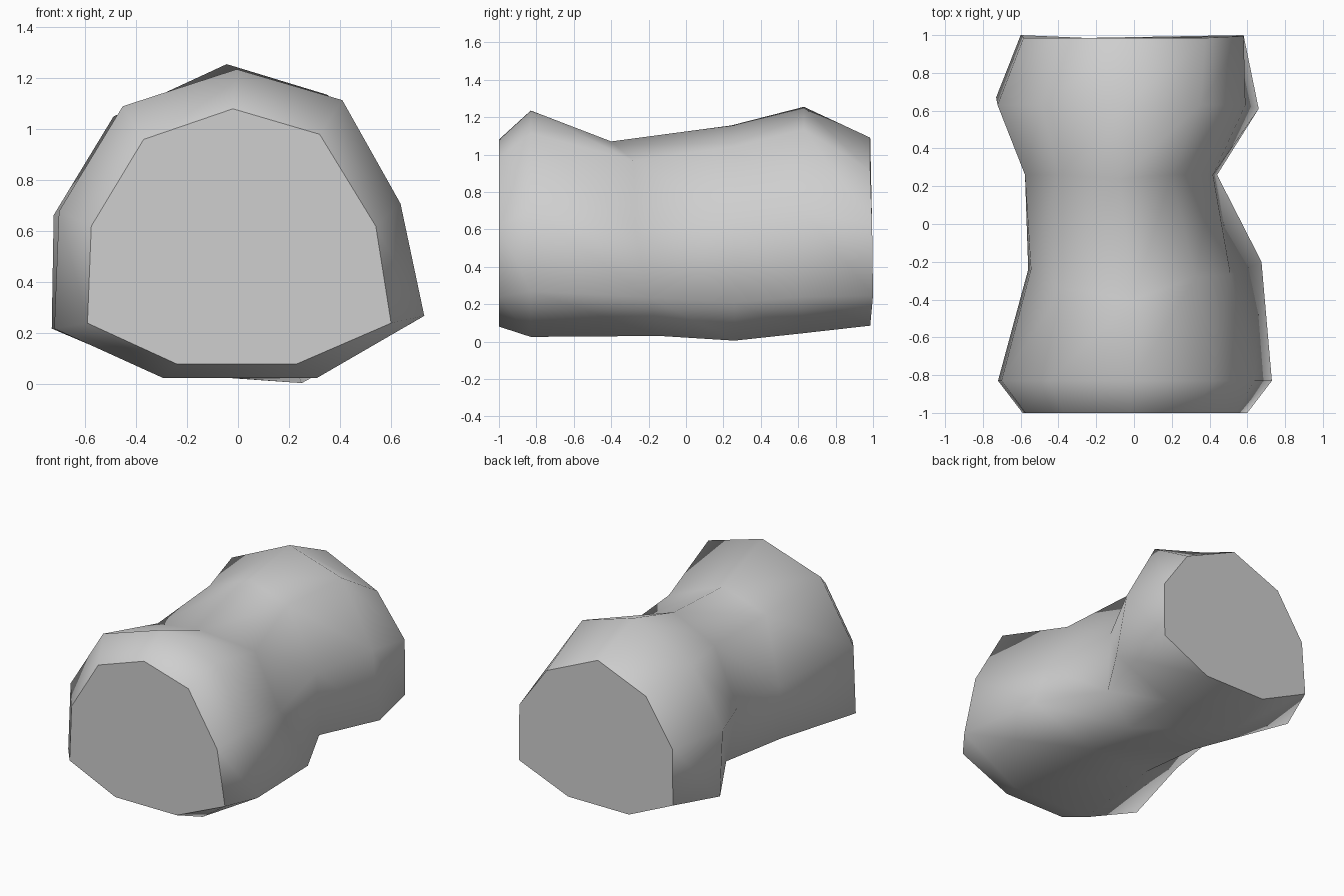
import bpy
import bmesh
from mathutils import Vector

cube = bpy.data.objects.get("Cube")
if cube:
    bpy.data.objects.remove(cube, do_unlink=True)

# Plain grey stone colour
grey = bpy.data.materials.new("stone_grey")
grey.use_nodes = True
grey.diffuse_color = (0.62, 0.62, 0.62, 1)
shader = grey.node_tree.nodes["Principled BSDF"]
shader.inputs["Base Color"].default_value = grey.diffuse_color

# Nine-sided cross-section, anticlockwise from the bottom right, as (x, z)
SECTION = {
    "base_right": (0.23, 0.08),
    "low_right": (0.6, 0.24),
    "mid_right": (0.54, 0.62),
    "high_right": (0.32, 0.98),
    "crown": (-0.02, 1.08),
    "high_left": (-0.37, 0.96),
    "mid_left": (-0.575, 0.62),
    "low_left": (-0.59, 0.24),
    "base_left": (-0.24, 0.08),
}
SECTION_LEFT, SECTION_RIGHT = SECTION["low_left"][0], SECTION["low_right"][0]
SECTION_BOTTOM, SECTION_TOP = SECTION["base_left"][1], SECTION["crown"][1]


def remap(value, old_low, old_high, new_low, new_high):
    """Carry a value from one range to another."""
    return new_low + (value - old_low) / (old_high - old_low) * (new_high - new_low)


def make_ring(y, left, right, bottom, top):
    """Fit the section to the given extents at one station of the trunk."""
    return {
        corner: Vector((
            remap(x, SECTION_LEFT, SECTION_RIGHT, left, right),
            y,
            remap(z, SECTION_BOTTOM, SECTION_TOP, bottom, top),
        ))
        for corner, (x, z) in SECTION.items()
    }


def nudge(ring, corner, x=0, y=0, z=0):
    """Push one corner out of line, for an uneven hand-hewn look."""
    ring[corner] += Vector((x, y, z))


# Flat front end
front_end = make_ring(y=-1, left=-0.59, right=0.6, bottom=0.08, top=1.08)

# Front flare
front_flare = make_ring(y=-0.83, left=-0.72, right=0.73, bottom=0.025, top=1.235)
nudge(front_flare, "base_right", x=0.03)
nudge(front_flare, "low_right", z=0.05)
nudge(front_flare, "mid_right", x=-0.02, z=0.03)
nudge(front_flare, "high_right", x=0.02)
nudge(front_flare, "crown", x=0.02)

# Front of the waist, with its top leaning forward
front_waist = make_ring(y=-0.24, left=-0.56, right=0.6, bottom=0.03, top=1.07)
for corner in ("base_left", "base_right"):
    nudge(front_waist, corner, y=0.1)
nudge(front_waist, "low_right", x=0.075, y=0.04, z=0.04)
nudge(front_waist, "mid_right", x=-0.03, y=-0.03)
nudge(front_waist, "high_right", y=-0.04)
nudge(front_waist, "crown", y=-0.16)
nudge(front_waist, "high_left", x=-0.03, y=-0.1, z=0.05)
nudge(front_waist, "low_left", z=0.03)

# Back of the waist, pinched in on both lower sides
back_waist = make_ring(y=0.26, left=-0.59, right=0.44, bottom=0.03, top=1.155)
nudge(back_waist, "base_right", x=0.13, z=-0.025)
nudge(back_waist, "mid_right", x=0.03)
nudge(back_waist, "crown", x=0.02, y=-0.02)
nudge(back_waist, "low_left", x=0.1, z=0.03)
nudge(back_waist, "base_left", z=0.015)

# Back flare
back_flare = make_ring(y=0.63, left=-0.73, right=0.66, bottom=0.045, top=1.255)
nudge(back_flare, "low_right", y=-0.02)
nudge(back_flare, "high_right", x=0.02)
nudge(back_flare, "crown", x=0.02)
nudge(back_flare, "high_left", x=-0.015, z=-0.06)
nudge(back_flare, "mid_left", x=-0.01, z=-0.035)
nudge(back_flare, "low_left", y=0.04, z=-0.02)

# Flat back end, bulging on the upper right
back_end = make_ring(y=0.985, left=-0.6, right=0.58, bottom=0.085, top=1.09)
for corner in ("low_left", "low_right"):
    nudge(back_end, corner, y=0.015)
nudge(back_end, "mid_right", x=0.06, y=0.01)
nudge(back_end, "high_right", x=0.075, z=-0.075)
nudge(back_end, "crown", x=0.02)
nudge(back_end, "high_left", z=-0.03)

# Join the rings into a trunk, every panel folded the same way round
bm = bmesh.new()
rings = (front_end, front_flare, front_waist, back_waist, back_flare, back_end)
loops = [[bm.verts.new(point) for point in ring.values()] for ring in rings]
for near, far in zip(loops, loops[1:]):
    for i in range(len(SECTION)):
        bm.faces.new((far[i - 1], far[i], near[i])).smooth = True
        bm.faces.new((far[i - 1], near[i], near[i - 1])).smooth = True

# Crisp flat ends
for loop in (loops[0], loops[-1]):
    end_cap = bm.faces.new(loop)
    for edge in end_cap.edges:
        edge.smooth = False
bmesh.ops.recalc_face_normals(bm, faces=bm.faces)

mesh = bpy.data.meshes.new("stone_trunk")
bm.to_mesh(mesh)
bm.free()
mesh.materials.append(grey)
trunk = bpy.data.objects.new("stone_trunk", mesh)
bpy.context.collection.objects.link(trunk)
